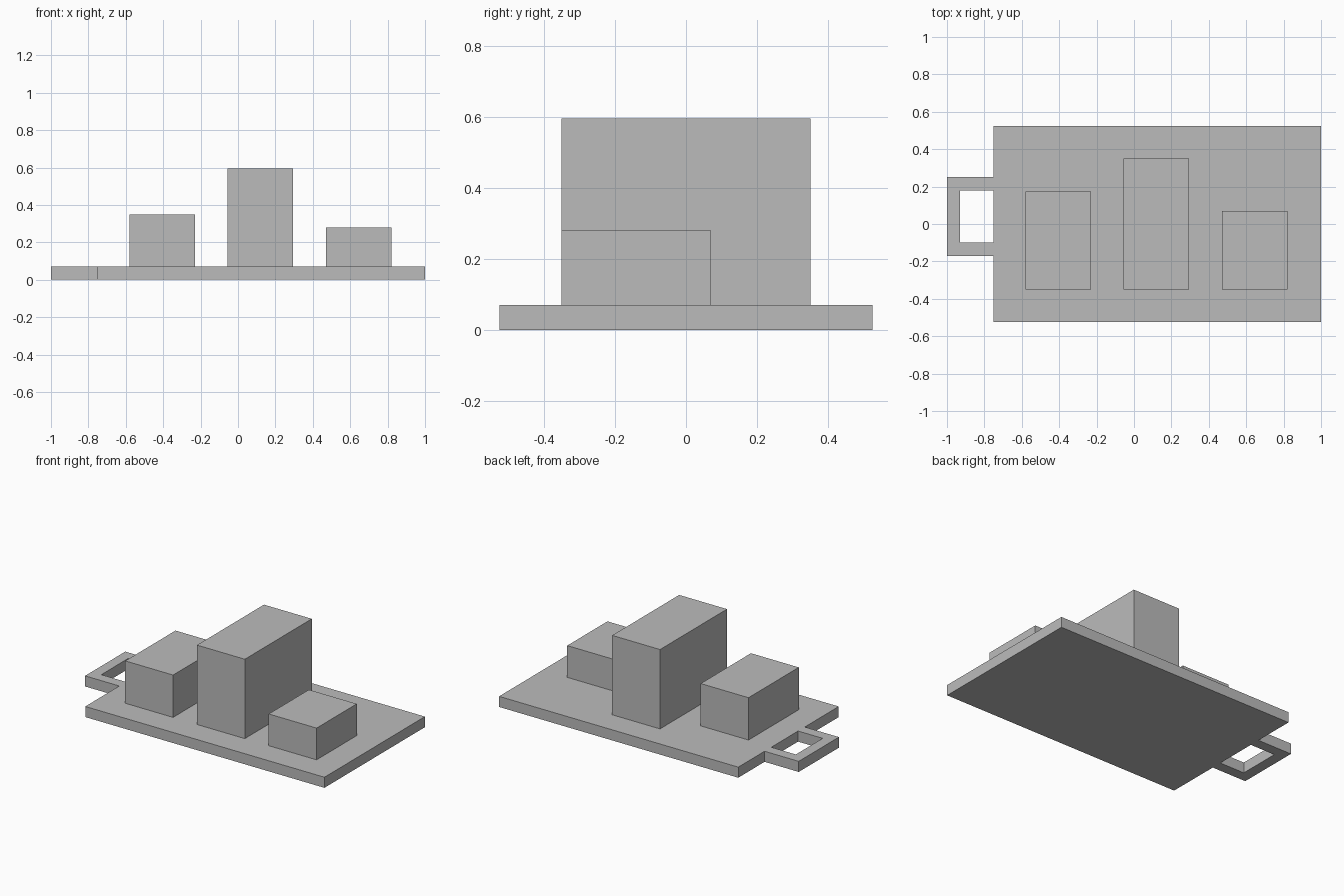
import bpy
import bmesh

if "Cube" in bpy.data.objects:
    bpy.data.objects.remove(bpy.data.objects["Cube"])

grey = bpy.data.materials.new("plain_grey")
grey.diffuse_color = (0.5, 0.5, 0.5, 1)
grey.use_nodes = True
grey.node_tree.nodes["Principled BSDF"].inputs["Base Color"].default_value = grey.diffuse_color

BASE_TOP = 0.07


def prism(name, outline, z0, z1):
    """Extrude a flat outline upward from z0 to z1."""
    bm = bmesh.new()
    face = bm.faces.new([bm.verts.new((x, y, z0)) for x, y in outline])
    grown = bmesh.ops.extrude_face_region(bm, geom=[face], use_keep_orig=True)
    top = [v for v in grown["geom"] if isinstance(v, bmesh.types.BMVert)]
    bmesh.ops.translate(bm, verts=top, vec=(0, 0, z1 - z0))
    bmesh.ops.recalc_face_normals(bm, faces=bm.faces[:])
    mesh = bpy.data.meshes.new(name)
    bm.to_mesh(mesh)
    bm.free()
    mesh.materials.append(grey)
    obj = bpy.data.objects.new(name, mesh)
    bpy.context.collection.objects.link(obj)
    return obj


def box(name, x0, x1, y0, y1, z0, z1):
    return prism(name, [(x0, y0), (x1, y0), (x1, y1), (x0, y1)], z0, z1)


# Flat board
box("board", -0.75, 1.0, -0.525, 0.525, 0, BASE_TOP)

# U-shaped carrying handle on the left end
prism("handle", [(-0.75, -0.17), (-0.75, -0.10), (-0.93, -0.10), (-0.93, 0.18),
                 (-0.75, 0.18), (-0.75, 0.25), (-1.0, 0.25), (-1.0, -0.17)],
      0, BASE_TOP)

# Three blocks of growing size, aligned along their front faces
for name, x, back, top in (("medium_block", -0.58, 0.175, 0.35),
                           ("tall_block", -0.055, 0.35, 0.595),
                           ("small_block", 0.47, 0.07, 0.28)):
    box(name, x, x + 0.35, -0.35, back, BASE_TOP, top)
